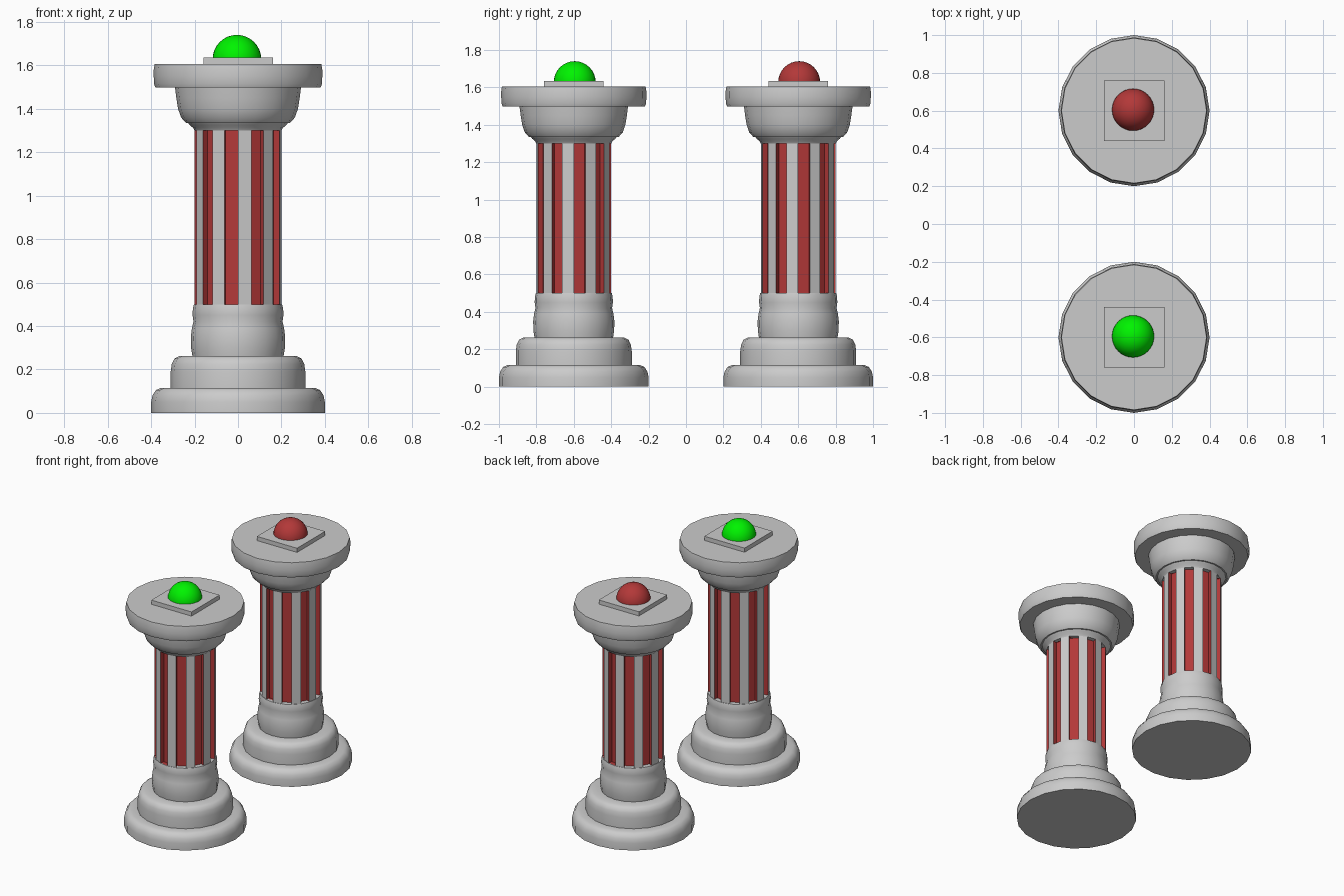
import bpy, bmesh, math

if "Cube" in bpy.data.objects:
    bpy.data.objects.remove(bpy.data.objects["Cube"])

SIDES = 20


def material(name, rgb):
    m = bpy.data.materials.new(name)
    m.diffuse_color = (*rgb, 1)
    m.use_nodes = True
    m.node_tree.nodes["Principled BSDF"].inputs["Base Color"].default_value = m.diffuse_color
    return m


red = material("dark_red", (0.45, 0.04, 0.04))
green = material("bright_green", (0.0, 0.9, 0.0))


def finish(bm, name, loc, mats=(), smooth=True, angle=40):
    bmesh.ops.recalc_face_normals(bm, faces=bm.faces)
    me = bpy.data.meshes.new(name)
    bm.to_mesh(me)
    bm.free()
    for m in mats:
        me.materials.append(m)
    ob = bpy.data.objects.new(name, me)
    bpy.context.collection.objects.link(ob)
    ob.location = loc
    if smooth:
        bpy.ops.object.select_all(action='DESELECT')
        ob.select_set(True)
        bpy.context.view_layer.objects.active = ob
        bpy.ops.object.shade_smooth_by_angle(angle=math.radians(angle))
    return ob


def lathe(profile):
    """Capped 20-sided turned solid from (radius, height) points."""
    bm = bmesh.new()
    rings = [[bm.verts.new((r * math.cos(math.tau * i / SIDES),
                            r * math.sin(math.tau * i / SIDES), z))
              for i in range(SIDES)] for r, z in profile]
    for a, b in zip(rings, rings[1:]):
        for i in range(SIDES):
            j = (i + 1) % SIDES
            bm.faces.new((a[i], a[j], b[j], b[i]))
    bm.faces.new(rings[0][::-1])
    bm.faces.new(rings[-1])
    return bm


# turned profiles
BASE = [(0.4, 0), (0.4, 0.05), (0.394, 0.08), (0.378, 0.105), (0.355, 0.115),
        (0.31, 0.115), (0.31, 0.19), (0.305, 0.225), (0.293, 0.25), (0.27, 0.262),
        (0.21, 0.262), (0.216, 0.30), (0.217, 0.35), (0.212, 0.39), (0.205, 0.42),
        (0.209, 0.45), (0.208, 0.48), (0.203, 0.5)]
CAPITAL = [(0.2, 1.3), (0.207, 1.312), (0.222, 1.325), (0.23, 1.335), (0.24, 1.335),
           (0.262, 1.36), (0.276, 1.40), (0.284, 1.45), (0.29, 1.497)]
ABACUS = [(0.38, 1.497), (0.387, 1.515), (0.388, 1.55), (0.388, 1.58), (0.384, 1.605)]


def column(y, tag, ball_mat):
    loc = (0, y, 0)
    finish(lathe(BASE), tag + "_base", loc)
    finish(lathe(CAPITAL), tag + "_capital", loc)
    finish(lathe(ABACUS), tag + "_top_slab", loc)

    # shaft: every other side sunk in as a red flute
    bm = lathe([(0.2, 0.5), (0.2, 1.3)])
    bm.normal_update()
    flutes = [f for f in bm.faces if len(f.verts) == 4][::2]
    for f in flutes:
        n = f.normal.copy()
        if n.dot(f.calc_center_median().xy.to_3d()) < 0:
            n.negate()
        new = bmesh.ops.extrude_discrete_faces(bm, faces=[f])["faces"][0]
        bmesh.ops.translate(bm, verts=new.verts, vec=-0.03 * n)
        new.material_index = 1
        for e in new.edges:
            for g in e.link_faces:
                g.material_index = 1
    grey = material("stone_grey", (0.8, 0.8, 0.8))
    finish(bm, tag + "_fluted_shaft", loc, (grey, red), smooth=False)

    # square plate under the ball
    bm = bmesh.new()
    bmesh.ops.create_cube(bm, size=1)
    bmesh.ops.scale(bm, vec=(0.32, 0.32, 0.03), verts=bm.verts)
    finish(bm, tag + "_plate", (0.002, y, 1.62), smooth=False)

    # ball
    bm = bmesh.new()
    bmesh.ops.create_uvsphere(bm, u_segments=32, v_segments=16, radius=0.112)
    finish(bm, tag + "_ball", (-0.005, y + 0.005, 1.628), (ball_mat,))


column(-0.6, "front", green)
column(0.6, "back", red)
